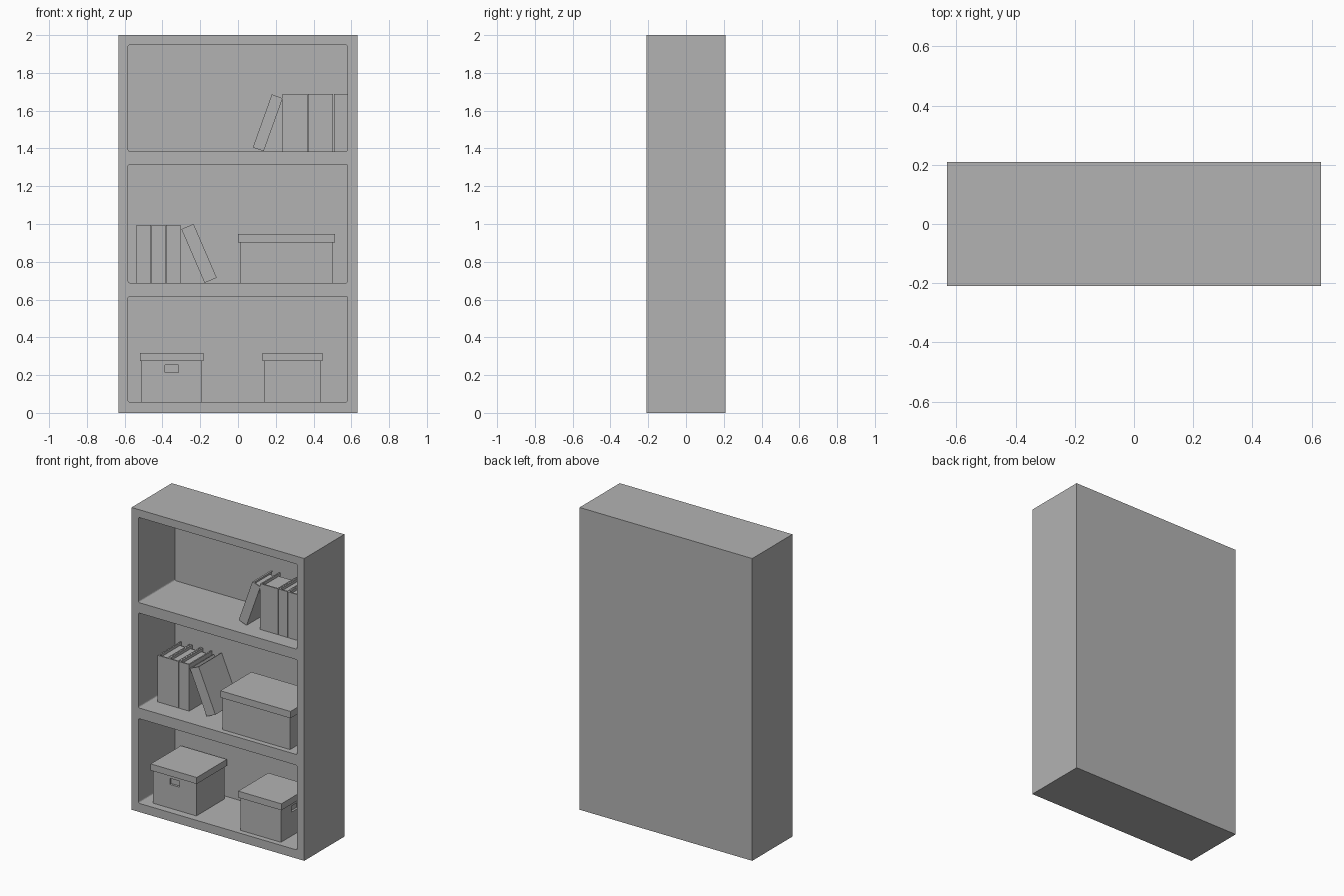
import bpy, bmesh
from math import radians
from mathutils import Matrix

default = bpy.data.objects.get("Cube")
if default:
    bpy.data.objects.remove(default, do_unlink=True)

GREY = (0.45, 0.45, 0.45, 1)
grey = bpy.data.materials.new("plain grey")
grey.use_nodes = True
grey.diffuse_color = GREY
grey.node_tree.nodes["Principled BSDF"].inputs["Base Color"].default_value = GREY


def add_block(bm, x, y, z):
    """Add a box given (min, max) ranges; return its vertices."""
    verts = bmesh.ops.create_cube(bm, size=1)["verts"]
    for v in verts:
        for axis, (low, high) in enumerate((x, y, z)):
            v.co[axis] = low if v.co[axis] < 0 else high
    return verts


def finish(name, bm):
    mesh = bpy.data.meshes.new(name)
    bm.to_mesh(mesh)
    bm.free()
    mesh.materials.append(grey)
    obj = bpy.data.objects.new(name, mesh)
    bpy.context.collection.objects.link(obj)
    return obj


def block(name, x, y, z):
    bm = bmesh.new()
    add_block(bm, x, y, z)
    return finish(name, bm)


def cut(obj, cutter):
    """Subtract a cutter, then throw the cutter away."""
    cutter.hide_render = True
    mod = obj.modifiers.new("cut", "BOOLEAN")
    mod.operation = "DIFFERENCE"
    mod.solver = "EXACT"
    mod.object = cutter
    bpy.context.view_layer.objects.active = obj
    bpy.ops.object.modifier_apply(modifier=mod.name)
    bpy.data.objects.remove(cutter, do_unlink=True)


# Bookcase carcass with three round-cornered compartments
BACK = 0.17
case = block("bookcase", (-0.632, 0.632), (-0.21, 0.21), (0, 2))
for low, high in ((0.057, 0.617), (0.688, 1.316), (1.385, 1.948)):
    bm = bmesh.new()
    add_block(bm, (-0.582, 0.58), (-0.3, BACK), (low, high))
    depth_edges = [e for e in bm.edges
                   if abs(e.verts[0].co.y - e.verts[1].co.y) > 0.1]
    bmesh.ops.bevel(bm, geom=depth_edges, offset=0.01, segments=3,
                    profile=0.5, affect="EDGES")
    cut(case, finish("compartment_cutter", bm))


def book(name, x, width, shelf, height, front, depth, lean=0):
    """Two covers and a spine around recessed pages; x is the lower pivot corner.
    A positive lean tips the top to the right, a negative one to the left."""
    bm = bmesh.new()
    cover, inset = 0.009, 0.018
    back = front + depth
    # Lean pivots about the lower corner that touches the shelf
    x0, x1 = (-width, 0) if lean > 0 else (0, width)
    add_block(bm, (x0, x0 + cover), (front, back), (0, height))
    add_block(bm, (x1 - cover, x1), (front, back), (0, height))
    add_block(bm, (x0 + cover, x1 - cover), (front, front + cover), (0, height))
    add_block(bm, (x0 + cover, x1 - cover), (front + cover, back - inset),
              (inset, height - inset))
    bmesh.ops.transform(bm, verts=bm.verts, matrix=Matrix.Translation((x, 0, shelf))
                        @ Matrix.Rotation(radians(lean), 4, "Y"))
    return finish(name, bm)


# Middle shelf books, the last one leaning on the row
for i in range(3):
    book(f"middle_book_{i + 1}", -0.537 + i * 0.078, 0.076, 0.688, 0.308, -0.075, 0.24)
book("middle_leaning_book", -0.177, 0.07, 0.688, 0.31, -0.075, 0.24, -23.3)

# Top shelf books, one thick and three thin, with one leaning
for i, (x, width) in enumerate(((0.236, 0.131), (0.37, 0.066),
                                (0.438, 0.066), (0.507, 0.072))):
    book(f"top_book_{i + 1}", x, width, 1.385, 0.303, -0.105, 0.2)
book("top_leaning_book", 0.136, 0.061, 1.385, 0.298, -0.105, 0.2, 19.7)


def storage_box(name, x, y, shelf, lid_low, top, side_handles):
    """Box body with a hand hole on two opposite faces, and an overhanging lid."""
    lip = 0.01
    bx, by = [(a + lip, b - lip) for a, b in (x, y)]
    body = block(name + "_body", bx, by, (shelf, lid_low))
    mid_x, mid_y = sum(x) / 2, sum(y) / 2
    half, deep = 0.036, 0.015
    hole = (lid_low - 0.061, lid_low - 0.021)
    for end in (0, 1):
        if side_handles:
            cutter = block("hole_cutter", (bx[end] - deep, bx[end] + deep),
                           (mid_y - half, mid_y + half), hole)
        else:
            cutter = block("hole_cutter", (mid_x - half, mid_x + half),
                           (by[end] - deep, by[end] + deep), hole)
        cut(body, cutter)
    block(name + "_lid", x, y, (lid_low, top))


storage_box("wide_box", (0.0, 0.514), (-0.185, 0.14), 0.688, 0.902, 0.947, True)
storage_box("lower_right_box", (-0.52, -0.183), (-0.17, 0.145), 0.057, 0.275, 0.318, False)
storage_box("lower_left_box", (0.131, 0.447), (-0.185, 0.13), 0.057, 0.275, 0.318, True)
